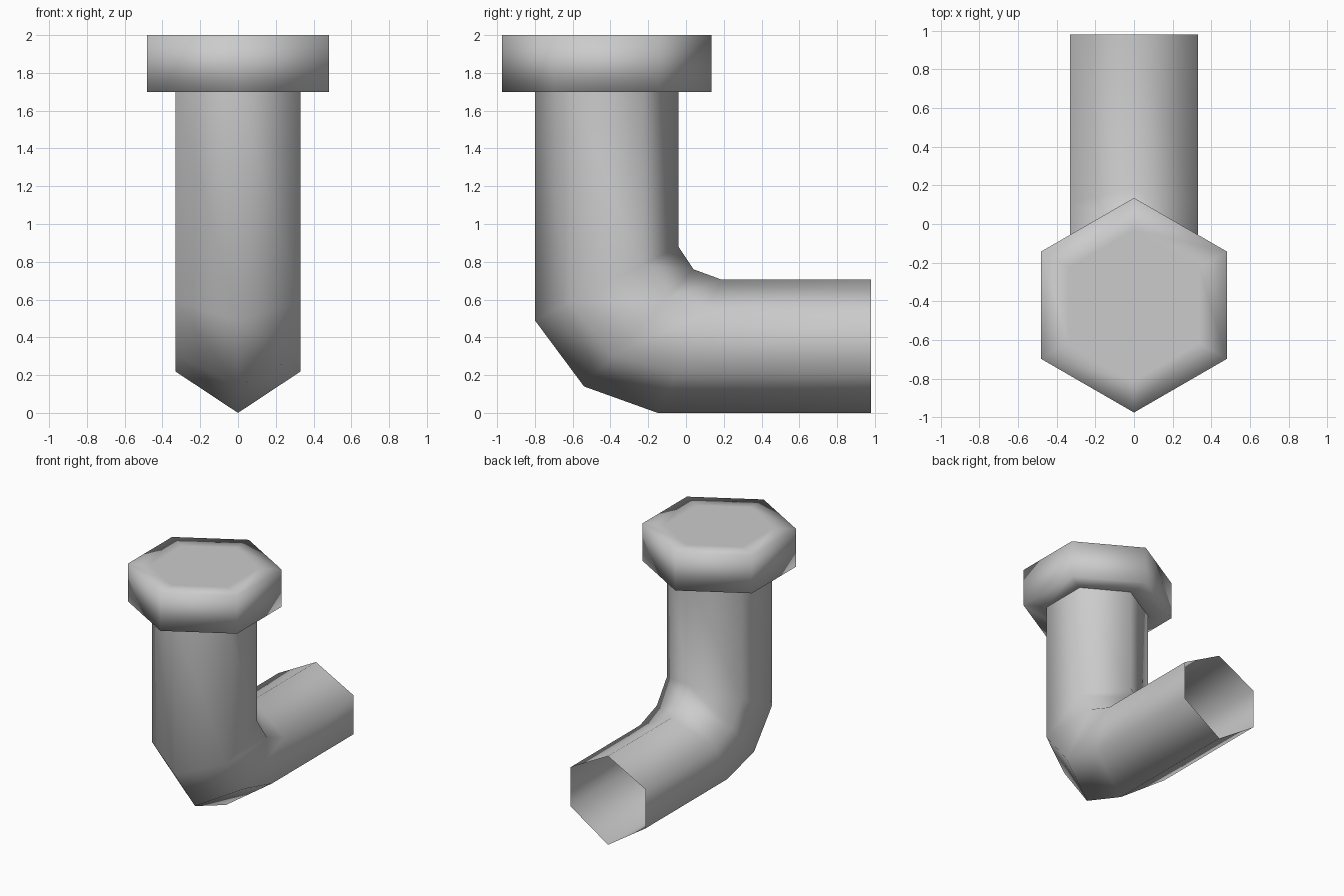
import bpy, bmesh, math

if "Cube" in bpy.data.objects:
    bpy.data.objects.remove(bpy.data.objects["Cube"])

grey = bpy.data.materials.new("plain_grey")
grey.diffuse_color = (0.6, 0.6, 0.6, 1.0)
grey.use_nodes = True
grey.node_tree.nodes["Principled BSDF"].inputs["Base Color"].default_value = grey.diffuse_color


def loft(name, rings, cap_end=False):
    """Skin a list of six-point rings with smooth quads."""
    bm = bmesh.new()
    loops = [[bm.verts.new(p) for p in ring] for ring in rings]
    for a, b in zip(loops, loops[1:]):
        for i in range(6):
            j = (i + 1) % 6
            bm.faces.new((a[i], a[j], b[j], b[i]))
    if cap_end:
        bm.faces.new(loops[-1])
    bmesh.ops.recalc_face_normals(bm, faces=bm.faces[:])
    for f in bm.faces:
        f.smooth = True
    me = bpy.data.meshes.new(name)
    bm.to_mesh(me)
    bm.free()
    me.materials.append(grey)
    ob = bpy.data.objects.new(name, me)
    bpy.context.collection.objects.link(ob)
    return ob


def pipe_ring(outer, inner, low, high=0.75, w=0.33):
    """Hexagon spanning from the outer to the inner side of the bend (y, z)."""
    pts = [(0, 0), (w, low), (w, high), (0, 1), (-w, high), (-w, low)]
    return [(x, outer[0] + t * (inner[0] - outer[0]),
             outer[1] + t * (inner[1] - outer[1])) for x, t in pts]


def flat_ring(r, z):
    """Level hexagon around the upright pipe, corners towards front and back."""
    return [(r * math.sin(k * math.pi / 3),
             -0.42 - r * math.cos(k * math.pi / 3), z) for k in range(6)]


# bent pipe, open at the back end
loft("bent_pipe", [
    pipe_ring((-0.80, 1.70), (-0.04, 1.70), 0.25),
    pipe_ring((-0.80, 0.49), (-0.04, 0.88), 0.25),
    pipe_ring((-0.54, 0.14), (0.04, 0.76), 0.27),
    pipe_ring((-0.15, 0.0), (0.19, 0.705), 0.31),
    pipe_ring((0.98, 0.0), (0.98, 0.705), 0.31),
])

# hexagonal rim with a flat lid
loft("pipe_rim", [
    flat_ring(0.38, 1.70),
    flat_ring(0.555, 1.70),
    flat_ring(0.555, 2.0),
    flat_ring(0.39, 2.0),
], cap_end=True)
